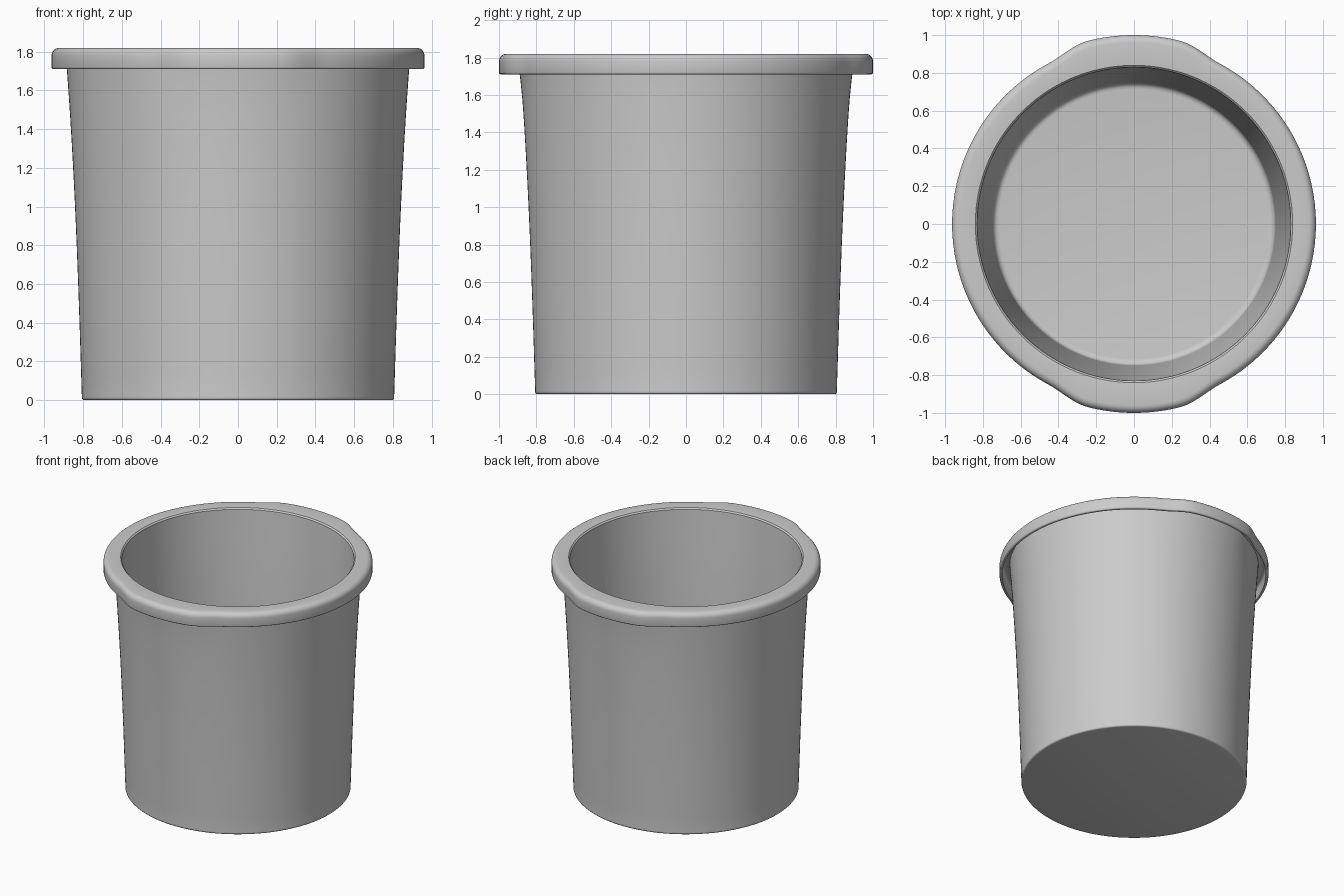
import bpy
import bmesh
import math

cube = bpy.data.objects.get("Cube")
if cube:
    bpy.data.objects.remove(cube, do_unlink=True)

SEGMENTS = 160


def smoothstep(a, b, x):
    t = min(max((x - a) / (b - a), 0.0), 1.0)
    return t * t * (3 - 2 * t)


def arc(cx, cz, radius, start, end, steps):
    """Points of a rounded corner, angles in degrees."""
    angles = [math.radians(start + (end - start) * i / steps) for i in range(steps + 1)]
    return [(cx + radius * math.cos(a), cz + radius * math.sin(a)) for a in angles]


def wall(z):
    """Outer wall radius: slight taper that flares towards the lip."""
    t = z / 1.8
    return 0.806 + 0.055 * t + 0.03 * t ** 3


def lip_radius(r, angle):
    """Push the lip outwards into a grip tab at the front and the back."""
    off_axis = math.degrees(math.acos(min(1.0, abs(math.sin(angle)))))
    tab = 1 - smoothstep(14, 28, off_axis)
    return r + 0.037 * tab * smoothstep(0.87, 0.93, r)


# Plastic colour
plastic = bpy.data.materials.new("grey plastic")
plastic.use_nodes = True
grey = (0.6, 0.6, 0.6, 1)
plastic.diffuse_color = grey
plastic.node_tree.nodes["Principled BSDF"].inputs["Base Color"].default_value = grey

# Cross-section: outer base and wall, hollow overhanging lip, inner wall, floor
levels = [0.02 + 1.77 * i / 16 for i in range(17)]
profile = arc(0.795, 0.012, 0.012, -90, 0, 3)
profile += [(wall(z), z) for z in levels]
profile += arc(0.923, 1.778, 0.02, 90, 0, 4)
profile += [(0.943, 1.71)]
profile += arc(0.953, 1.72, 0.01, -90, 0, 3)
profile += arc(0.923, 1.78, 0.04, 0, 90, 6)
profile += [(0.87, 1.82), (0.84, 1.818), (0.83, 1.808)]
profile += [(wall(z) - 0.06, z) for z in reversed(levels[1:-1])]
profile += arc(0.715, 0.09, 0.033, 0, -90, 5)

# Revolve the cross-section
bm = bmesh.new()
rings = []
for r, z in profile:
    ring = []
    for i in range(SEGMENTS):
        a = 2 * math.pi * i / SEGMENTS
        rr = lip_radius(r, a)
        ring.append(bm.verts.new((rr * math.cos(a), rr * math.sin(a), z)))
    rings.append(ring)
for low, high in zip(rings, rings[1:]):
    for i in range(SEGMENTS):
        j = (i + 1) % SEGMENTS
        bm.faces.new((low[i], low[j], high[j], high[i]))

# Underside and inner floor
bm.faces.new(list(reversed(rings[0])))
bm.faces.new(rings[-1])
bmesh.ops.recalc_face_normals(bm, faces=bm.faces[:])

mesh = bpy.data.meshes.new("cup")
bm.to_mesh(mesh)
bm.free()
mesh.materials.append(plastic)
cup = bpy.data.objects.new("cup", mesh)
bpy.context.collection.objects.link(cup)

bpy.ops.object.select_all(action="DESELECT")
cup.select_set(True)
bpy.context.view_layer.objects.active = cup
bpy.ops.object.shade_smooth_by_angle(angle=math.radians(40))
